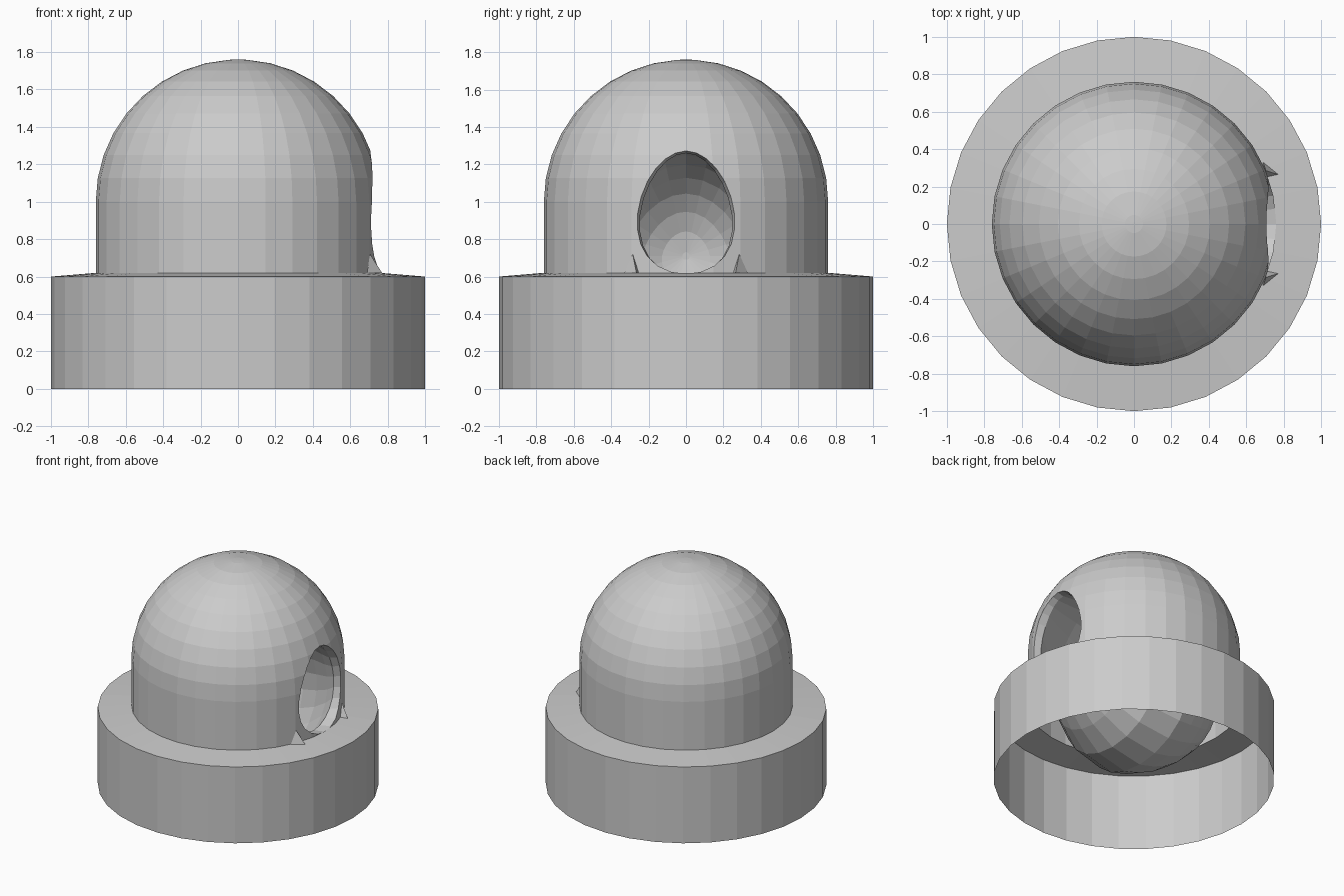
import bpy, bmesh, math
from mathutils import Vector

cube = bpy.data.objects.get("Cube")
if cube:
    bpy.data.objects.remove(cube)

SIDES = 32
DOME_R, SILL_Z, CENTRE_Z = 0.76, 0.62, 1.0

grey = bpy.data.materials.new("light_grey")
grey.use_nodes = True
grey.diffuse_color = (0.6, 0.6, 0.6, 1)
grey.node_tree.nodes["Principled BSDF"].inputs["Base Color"].default_value = (0.6, 0.6, 0.6, 1)


def add_object(name, bm):
    mesh = bpy.data.meshes.new(name)
    bm.to_mesh(mesh)
    bm.free()
    mesh.materials.append(grey)
    obj = bpy.data.objects.new(name, mesh)
    bpy.context.collection.objects.link(obj)
    return obj


def loft(rings, cap):
    """Skin a list of equal-length point rings."""
    bm = bmesh.new()
    loops = [[bm.verts.new(p) for p in ring] for ring in rings]
    for a, b in zip(loops, loops[1:]):
        for i in range(len(a)):
            j = (i + 1) % len(a)
            bm.faces.new((a[i], a[j], b[j], b[i]))
    if cap:
        bm.faces.new(loops[0])
        bm.faces.new(loops[-1])
        bmesh.ops.recalc_face_normals(bm, faces=bm.faces)
    return bm


def circle(r, z):
    turn = 2 * math.pi / SIDES
    return [(r * math.cos(i * turn), r * math.sin(i * turn), z) for i in range(SIDES)]


# Base: open-bottomed drum with a slightly raised collar
add_object("base_ring", loft([circle(1, 0), circle(1, 0.6), circle(DOME_R, SILL_Z)], False))

# Dome: upright wall and rounded top, with a temporary plug underneath
profile = [(DOME_R, -0.1), (DOME_R, SILL_Z), (DOME_R, 0.82)]
for k in range(10):
    a = math.radians(k * 9.6)
    profile.append((DOME_R * math.cos(a), CENTRE_Z + DOME_R * math.sin(a)))
profile.append((0.01, CENTRE_Z + DOME_R))
dome = add_object("dome", loft([circle(r, z) for r, z in profile], True))


# Hollow: flared mouth, narrow neck, then a round chamber, lofted along x
def oval(x, z, half_y, half_z):
    turn = 2 * math.pi / 24
    pts = []
    for i in range(24):
        c, s = math.cos(i * turn), math.sin(i * turn)
        # the oval is wider low down and narrower at the top
        pts.append((x, half_y * c * (1 - 0.16 * s), z + half_z * s))
    return pts


sections = [(0.95, 0.95, 0.32, 0.36), (0.76, 0.95, 0.27, 0.335), (0.66, 0.93, 0.245, 0.33),
            (0.55, 0.87, 0.32, 0.4), (0.38, 0.8, 0.43, 0.49), (0.2, 0.74, 0.52, 0.55)]
rings = [oval(*s) for s in sections]
for k in range(1, 9):
    a = math.radians(k * 11)
    r = 0.57 * math.cos(a)
    rings.append(oval(0.08 - 0.7 * math.sin(a), 0.71, r, r * 1.02))
hollow = add_object("hollow_cutter", loft(rings, True))
hollow.hide_render = True

cut = dome.modifiers.new("hollow", 'BOOLEAN')
cut.operation = 'DIFFERENCE'
cut.solver = 'EXACT'
cut.object = hollow
bpy.context.view_layer.update()
evaluated = dome.evaluated_get(bpy.context.evaluated_depsgraph_get())
shell = bpy.data.meshes.new_from_object(evaluated)
dome.modifiers.clear()
dome.data = shell
bpy.data.objects.remove(hollow)

# Remove the plug, leaving the dome open underneath around the chamber
bm = bmesh.new()
bm.from_mesh(shell)
plug = []
for f in bm.faces:
    on_wall = all(Vector(v.co[:2]).length > DOME_R - 0.012 for v in f.verts)
    if f.calc_center_median().z < 0 or (on_wall and all(v.co.z < SILL_Z + 0.001 for v in f.verts)):
        plug.append(f)
bmesh.ops.delete(bm, geom=plug, context='FACES')
bm.to_mesh(shell)
bm.free()

# Pointed feet either side of the mouth
for side, label in ((1, "back"), (-1, "front")):
    bm = bmesh.new()
    corners = [(0.7, 0.25, 0.62), (0.77, 0.265, 0.62), (0.69, 0.33, 0.62), (0.705, 0.285, 0.72)]
    for x, y, z in corners:
        bm.verts.new((x, y * side, z))
    bmesh.ops.convex_hull(bm, input=bm.verts)
    add_object("mouth_foot_" + label, bm)
